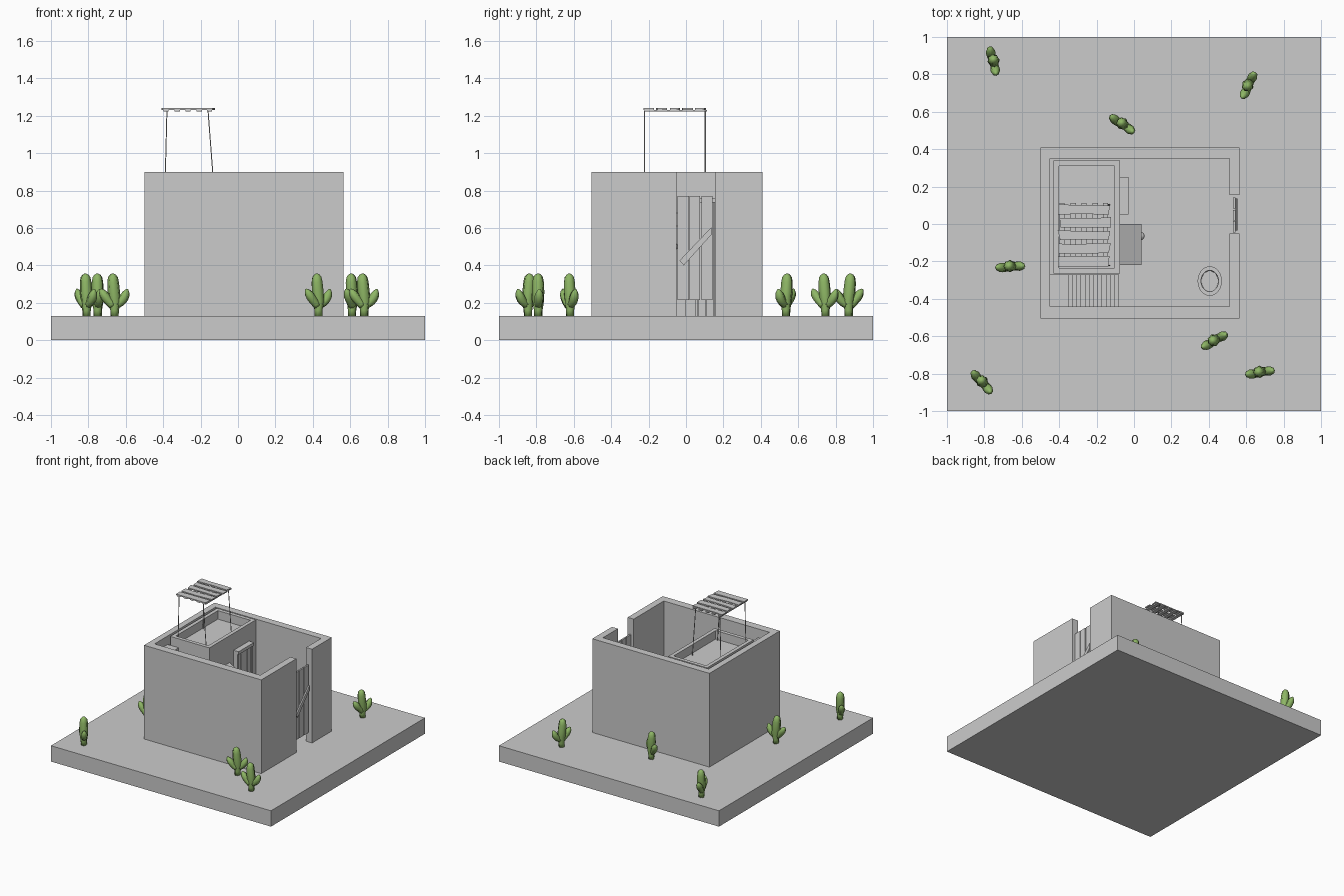
import bpy, bmesh, math, random
from mathutils import Vector

if "Cube" in bpy.data.objects:
    bpy.data.objects.remove(bpy.data.objects["Cube"])

random.seed(4)


def finish(name, bm, mat=None, smooth=False):
    bmesh.ops.recalc_face_normals(bm, faces=bm.faces[:])
    me = bpy.data.meshes.new(name)
    bm.to_mesh(me)
    bm.free()
    ob = bpy.data.objects.new(name, me)
    bpy.context.collection.objects.link(ob)
    if mat:
        me.materials.append(mat)
    if smooth:
        for p in me.polygons:
            p.use_smooth = True
    return ob


def prism(name, pts, axis, a, b):
    """Extrude a 2D outline along 'x', 'y' or 'z' from a to b."""
    def place(p, t):
        return {'x': (t, p[0], p[1]), 'y': (p[0], t, p[1]), 'z': (p[0], p[1], t)}[axis]
    bm = bmesh.new()
    lo = [bm.verts.new(place(p, a)) for p in pts]
    hi = [bm.verts.new(place(p, b)) for p in pts]
    n = len(pts)
    bm.faces.new(lo)
    bm.faces.new(hi)
    for i in range(n):
        bm.faces.new((lo[i], lo[(i + 1) % n], hi[(i + 1) % n], hi[i]))
    return finish(name, bm)


def box(name, x0, x1, y0, y1, z0, z1):
    return prism(name, [(x0, y0), (x1, y0), (x1, y1), (x0, y1)], 'z', z0, z1)


def tube(bm, path, radii, sides=16, rib=0.0):
    """Loft a (ribbed) round section along a path in the xz plane or any line."""
    path = [Vector(p) for p in path]
    rings = []
    for i, p in enumerate(path):
        t = (path[min(i + 1, len(path) - 1)] - path[max(i - 1, 0)]).normalized()
        u = Vector((0, 1, 0))
        u = (u - t * u.dot(t)).normalized()
        v = t.cross(u)
        ring = []
        for k in range(sides):
            a = 2 * math.pi * k / sides
            r = radii[i] * (1 - rib * (k % 2))
            ring.append(bm.verts.new(p + u * math.cos(a) * r + v * math.sin(a) * r))
        rings.append(ring)
    for r0, r1 in zip(rings, rings[1:]):
        for k in range(sides):
            bm.faces.new((r0[k], r0[(k + 1) % sides], r1[(k + 1) % sides], r1[k]))
    bm.faces.new(rings[0])
    bm.faces.new(rings[-1])


# Ground slab
box("ground_slab", -1, 1, -1, 1, 0, 0.13)

# House walls: one C-shaped outline, open at the doorway
prism("house_walls", [
    (0.565, -0.05), (0.565, -0.505), (-0.5, -0.505), (-0.5, 0.41), (0.565, 0.41),
    (0.565, 0.155), (0.51, 0.155), (0.51, 0.35), (-0.45, 0.35), (-0.45, -0.44),
    (0.51, -0.44), (0.51, -0.05)], 'z', 0.13, 0.9)

# Entrance door: planks with a diagonal brace
for i, (y0, y1) in enumerate([(-0.045, 0.015), (0.02, 0.075), (0.083, 0.143)]):
    box(f"door_plank_{i}", 0.53, 0.543, y0, y1, 0.215, 0.77)
prism("door_brace", [(-0.035, 0.425), (-0.012, 0.4), (0.137, 0.565), (0.137, 0.605)],
      'x', 0.543, 0.553)

# Inner room block with a recessed roof
bm = bmesh.new()
loops = []
for x0, x1, y0, y1, z in [(-0.43, -0.075, -0.265, 0.34, 0.13), (-0.43, -0.075, -0.265, 0.34, 0.9),
                          (-0.4, -0.105, -0.235, 0.31, 0.9), (-0.4, -0.105, -0.235, 0.31, 0.83)]:
    loops.append([bm.verts.new((x, y, z)) for x, y in
                  ((x0, y0), (x1, y0), (x1, y1), (x0, y1))])
for a, b in zip(loops, loops[1:]):
    for k in range(4):
        bm.faces.new((a[k], a[(k + 1) % 4], b[(k + 1) % 4], b[k]))
bm.faces.new(loops[0])
bm.faces.new(loops[-1])
finish("inner_room", bm)

# Staircase beside the room, climbing towards -x
steps, x_top, x_low, z_top = 12, -0.35, -0.08, 0.83
outline = [(x_low, 0.13), (-0.45, 0.13), (-0.45, z_top)]
run, rise = (x_low - x_top) / steps, (z_top - 0.13) / (steps + 1)
for i in range(steps + 1):
    x, z = x_top + run * i, z_top - rise * i
    outline.append((x, z))
    if i < steps:
        outline.append((x, z - rise))
outline.pop()
outline.append((x_low, z_top - rise * steps))
prism("staircase", outline, 'y', -0.44, -0.27)

# Inner door: frame and planks
box("inner_door_post_left", -0.075, -0.04, 0.05, 0.065, 0.13, 0.76)
box("inner_door_post_right", -0.075, -0.04, 0.235, 0.25, 0.13, 0.76)
box("inner_door_lintel", -0.075, -0.03, 0.05, 0.25, 0.735, 0.76)
for i in range(4):
    y = 0.067 + i * 0.0425
    box(f"inner_door_plank_{i}", -0.075, -0.05, y, y + 0.037, 0.13, 0.735)

# Sloped-top cabinet with a round knob
prism("cabinet", [(-0.075, 0.13), (0.04, 0.13), (0.04, 0.61), (-0.075, 0.68)],
      'y', -0.22, 0.0)
bm = bmesh.new()
bmesh.ops.create_uvsphere(bm, u_segments=12, v_segments=8, radius=0.022)
bmesh.ops.translate(bm, verts=bm.verts[:], vec=(0.035, -0.065, 0.5))
finish("cabinet_knob", bm, smooth=True)

# Oval tub in the corner
bm = bmesh.new()
rings = []
for s, z in [(0.85, 0.13), (1, 0.22), (1, 0.3), (0.72, 0.3), (0.68, 0.17)]:
    rings.append([bm.verts.new((0.405 + 0.065 * s * math.cos(k * math.pi / 12),
                                -0.305 + 0.079 * s * math.sin(k * math.pi / 12), z))
                  for k in range(24)])
for a, b in zip(rings, rings[1:]):
    for k in range(24):
        bm.faces.new((a[k], a[(k + 1) % 24], b[(k + 1) % 24], b[k]))
bm.faces.new(rings[0])
bm.faces.new(rings[-1])
finish("oval_tub", bm)

# Roof canopy: four thin posts
for i, (xb, xt) in enumerate([(-0.39, -0.38), (-0.13, -0.16)]):
    for j, y in enumerate((-0.222, 0.103)):
        bm = bmesh.new()
        tube(bm, [(xb, y, 0.83), (xt, y, 1.225)], [0.003, 0.003], 6)
        finish(f"canopy_post_{i}{j}", bm)

# Canopy slats with ragged ends, lying over thin crosswise battens
def jit(a):
    return random.uniform(-a, a)

for i in range(5):
    y = -0.225 + i * 0.069
    x0, x1 = -0.4, -0.13
    prism(f"canopy_slat_{i}", [
        (x0 + jit(0.01), y + jit(0.003)), (-0.27, y + jit(0.006)), (x1 + jit(0.008), y + jit(0.003)),
        (x1 + jit(0.008), y + 0.05 + jit(0.006)), (-0.2, y + 0.05 + jit(0.006)),
        (-0.32, y + 0.05 + jit(0.006)), (x0 + jit(0.01), y + 0.05 + jit(0.006))],
        'z', 1.231, 1.24)
for i in range(5):
    x = -0.397 + i * 0.058
    box(f"canopy_batten_{i}", x, x + 0.03 + jit(0.006), -0.222, 0.112, 1.222, 1.231)

# Cacti: ribbed trunk with two upturned arms
green = bpy.data.materials.new("cactus_green")
green.diffuse_color = (0.27, 0.47, 0.13, 1)
green.use_nodes = True
green.node_tree.nodes["Principled BSDF"].inputs["Base Color"].default_value = green.diffuse_color


def arc(*p, n=8):
    """Quadratic bend through three control points."""
    a, b, c = (Vector(q) for q in p)
    return [a * (1 - t) ** 2 + b * 2 * t * (1 - t) + c * t * t
            for t in (i / n for i in range(n + 1))]


def cactus(i, x, y, deg):
    bm = bmesh.new()
    trunk = [(0.0, 0, 0), (0, 0, 0.03), (0.002, 0, 0.08), (-0.004, 0, 0.13), (-0.008, 0, 0.18),
             (-0.009, 0, 0.207), (-0.009, 0, 0.22), (-0.009, 0, 0.226)]
    tube(bm, trunk, [0.022, 0.023, 0.031, 0.033, 0.031, 0.026, 0.016, 0.005], 16, 0.14)
    tips = [0.022, 0.022, 0.023, 0.024, 0.025, 0.025, 0.023, 0.017, 0.005]
    tube(bm, arc((0.01, 0.0, 0.06), (0.05, 0, 0.075), (0.068, 0, 0.143)), tips, 16, 0.14)
    tube(bm, arc((-0.01, -0.006, 0.055), (-0.045, -0.01, 0.09), (-0.076, -0.006, 0.143)),
         tips, 16, 0.14)
    ob = finish(f"cactus_{i}", bm, green, True)
    ob.location = (x, y, 0.13)
    ob.rotation_euler = (0, 0, math.radians(deg))


for i, spot in enumerate([(-0.75, 0.87, -80), (0.61, 0.745, 60), (-0.06, 0.535, -38),
                          (-0.66, -0.225, 0), (0.43, -0.62, 25), (0.675, -0.79, 5),
                          (-0.81, -0.845, -52)]):
    cactus(i, *spot)
